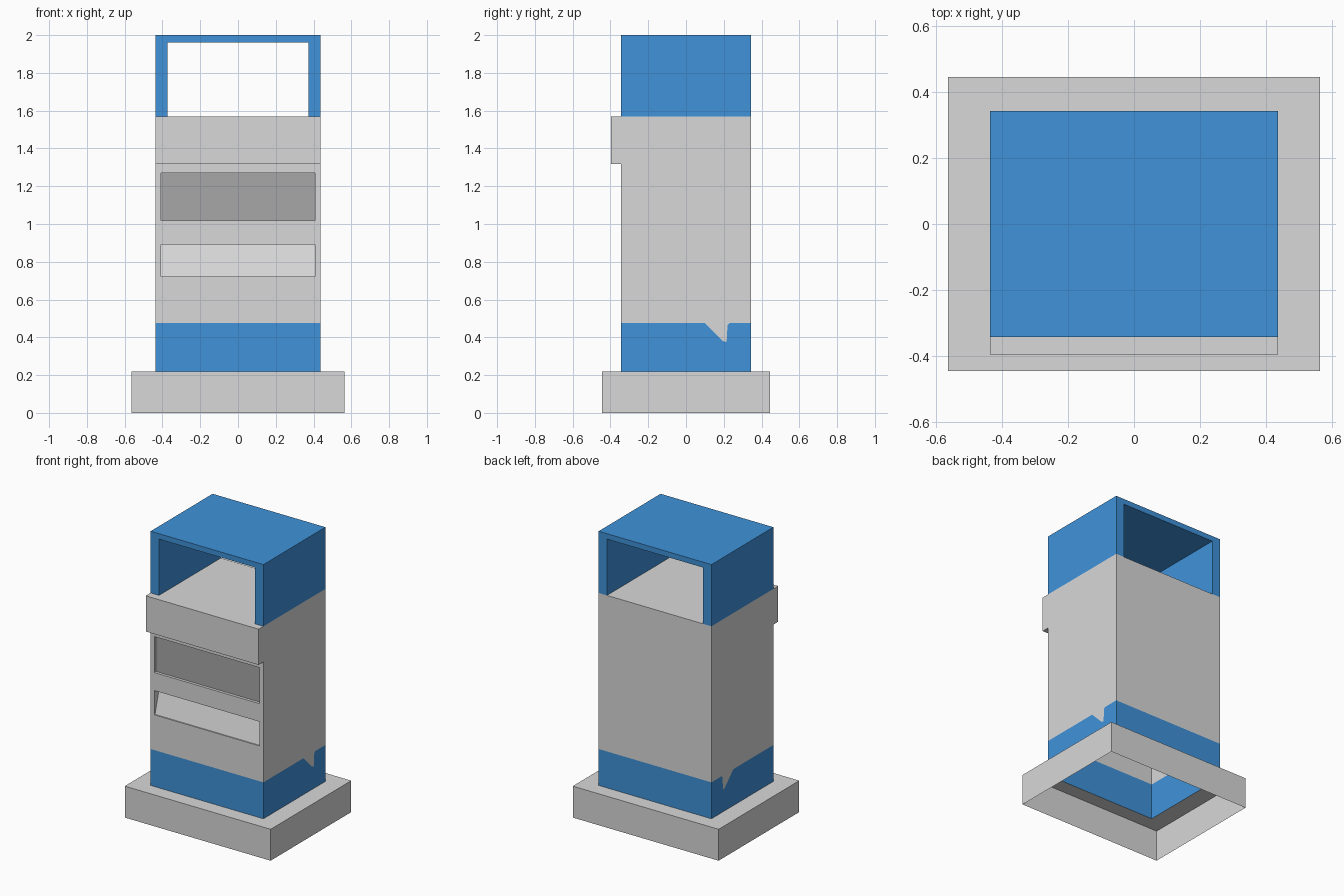
import bpy
import bmesh
from mathutils import Vector

if "Cube" in bpy.data.objects:
    bpy.data.objects.remove(bpy.data.objects["Cube"])


def material(name, rgb):
    m = bpy.data.materials.new(name)
    m.diffuse_color = (*rgb, 1)
    m.use_nodes = True
    m.node_tree.nodes["Principled BSDF"].inputs["Base Color"].default_value = m.diffuse_color
    return m


MATS = [material("light grey", (0.69, 0.69, 0.69)),
        material("blue", (0.05, 0.29, 0.70)),
        material("dark grey", (0.39, 0.39, 0.39))]
GREY, BLUE, DARK = range(3)


class Part:
    """Collects flat faces, each turned towards a given direction."""

    def __init__(self, name):
        self.name, self.bm = name, bmesh.new()

    def face(self, pts, mat, out):
        f = self.bm.faces.new([self.bm.verts.new(p) for p in pts])
        f.normal_update()
        if f.normal.dot(Vector(out)) < 0:
            f.normal_flip()
        f.material_index = mat

    def front(self, x0, x1, za, zb, ya, yb, mat, out=(0, -1, 0)):
        # strip across x, from (ya, za) to (yb, zb)
        self.face([(x0, ya, za), (x1, ya, za), (x1, yb, zb), (x0, yb, zb)], mat, out)

    def finish(self):
        bmesh.ops.remove_doubles(self.bm, verts=self.bm.verts, dist=1e-5)
        me = bpy.data.meshes.new(self.name)
        self.bm.to_mesh(me)
        self.bm.free()
        for m in MATS:
            me.materials.append(m)
        bpy.context.collection.objects.link(bpy.data.objects.new(self.name, me))


W, D = 0.437, 0.343          # body half width and half depth
BW, BD = 0.565, 0.446        # base half width and half depth
Z0, ZB, ZL, ZT, ZTOP = 0.22, 0.475, 1.318, 1.568, 2.0
LIP = -0.396
RX = 0.408                   # recess half width

# Base: open-bottomed skirt with a ring on top
base = Part("base")
for s in (-1, 1):
    base.face([(s*BW, -BD, 0), (s*BW, BD, 0), (s*BW, BD, Z0), (s*BW, -BD, Z0)], GREY, (s, 0, 0))
    base.front(-BW, BW, 0, Z0, s*BD, s*BD, GREY, (0, s, 0))
    base.face([(s*BW, -BD, Z0), (s*BW, BD, Z0), (s*W, D, Z0), (s*W, -D, Z0)], GREY, (0, 0, 1))
    base.face([(-BW, s*BD, Z0), (BW, s*BD, Z0), (W, s*D, Z0), (-W, s*D, Z0)], GREY, (0, 0, 1))
base.finish()

# Body: hollow shell with blue foot band, notch in the band and front lip
body = Part("body")
notch = [(0.10, ZB), (0.195, 0.38), (0.215, 0.375), (0.22, 0.465), (0.23, ZB)]
lower = [(-D, Z0), (-D, ZB)] + notch + [(D, ZB), (D, Z0)]
upper = [(-D, ZB)] + notch + [(D, ZB), (D, ZT), (LIP, ZT), (LIP, ZL), (-D, ZL)]
for s in (-1, 1):
    body.face([(s*W, y, z) for y, z in lower], BLUE, (s, 0, 0))
    body.face([(s*W, y, z) for y, z in upper], GREY, (s, 0, 0))
for s in (-1, 1):
    body.front(-W, W, Z0, ZB, s*D, s*D, BLUE, (0, s, 0))
body.front(-W, W, ZB, ZT, D, D, GREY, (0, 1, 0))
body.front(-W, W, ZT, ZT, LIP, D, GREY, (0, 0, 1))
body.front(-W, W, ZL, ZT, LIP, LIP, GREY)
body.front(-W, W, ZL, ZL, LIP, -D, GREY, (0, 0, -1))
for za, zb in ((ZB, 0.722), (0.892, 1.018), (1.27, ZL)):
    body.front(-W, W, za, zb, -D, -D, GREY)

# Front recesses: sloped tray below, flat dark panel above
for za, zb, da, db, mat in ((0.722, 0.892, 0.008, 0.055, GREY),
                            (1.018, 1.27, 0.02, 0.02, DARK)):
    ya, yb = -D + da, -D + db
    body.front(-RX, RX, za, zb, ya, yb, mat)
    body.front(-RX, RX, za, za, -D, ya, GREY, (0, 0, 1))
    body.front(-RX, RX, zb, zb, -D, yb, GREY, (0, 0, -1))
    for s in (-1, 1):
        body.front(s*RX, s*W, za, zb, -D, -D, GREY)
        body.face([(s*RX, -D, za), (s*RX, ya, za), (s*RX, yb, zb), (s*RX, -D, zb)],
                  GREY, (-s, 0, 0))
body.finish()

# Top hood: blue arch open at front and back
hood = Part("top_hood")
IW, IZ = 0.372, 1.962
arch = [(-W, ZT), (-W, ZTOP), (W, ZTOP), (W, ZT), (IW, ZT), (IW, IZ), (-IW, IZ), (-IW, ZT)]
for s in (-1, 1):
    hood.face([(x, s*D, z) for x, z in arch], BLUE, (0, s, 0))
    hood.face([(s*W, -D, ZT), (s*W, D, ZT), (s*W, D, ZTOP), (s*W, -D, ZTOP)], BLUE, (s, 0, 0))
    hood.face([(s*IW, -D, ZT), (s*IW, D, ZT), (s*IW, D, IZ), (s*IW, -D, IZ)], BLUE, (-s, 0, 0))
hood.front(-W, W, ZTOP, ZTOP, -D, D, BLUE, (0, 0, 1))
hood.front(-IW, IW, IZ, IZ, -D, D, BLUE, (0, 0, -1))
hood.finish()
